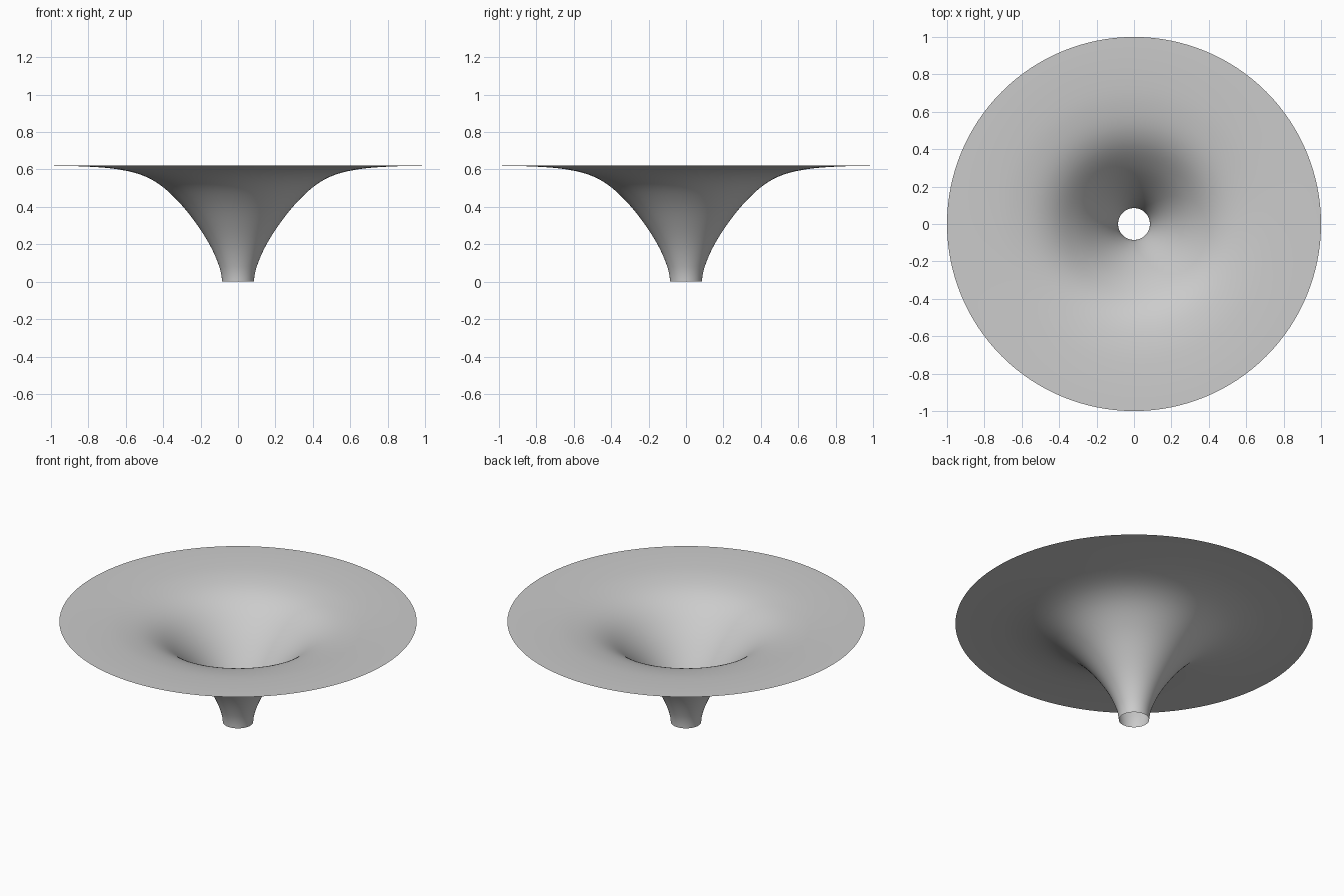
import bpy, bmesh, math
from mathutils import Vector
from mathutils.geometry import interpolate_bezier

cube = bpy.data.objects.get("Cube")
if cube:
    bpy.data.objects.remove(cube, do_unlink=True)

# Plain grey material
grey = bpy.data.materials.new("plain_grey")
grey.use_nodes = True
colour = (0.6, 0.6, 0.6, 1)
grey.diffuse_color = colour
grey.node_tree.nodes["Principled BSDF"].inputs["Base Color"].default_value = colour

# Flare profile as (radius, height), from the throat to the rim
points = [(0.085, 0), (0.1, 0.08), (0.15, 0.195), (0.23, 0.32), (0.32, 0.43),
          (0.42, 0.52), (0.52, 0.572), (0.65, 0.602), (0.8, 0.615), (1, 0.62)]
knots = [Vector((r, 0, z)) for r, z in points]
tangents = [(knots[min(i + 1, len(knots) - 1)] - knots[max(i - 1, 0)]).normalized()
            for i in range(len(knots))]
tangents[0] = Vector((0.05, 0, 1)).normalized()
tangents[-1] = Vector((1, 0, 0))
profile = [knots[0]]
for a, b, ta, tb in zip(knots, knots[1:], tangents, tangents[1:]):
    reach = (b - a).length / 3
    profile += interpolate_bezier(a, a + ta * reach, b - tb * reach, b, 7)[1:]

# Spin the profile into an open, single-walled horn
bm = bmesh.new()
verts = [bm.verts.new(p) for p in profile]
edges = [bm.edges.new(pair) for pair in zip(verts, verts[1:])]
bmesh.ops.spin(bm, geom=verts + edges, cent=(0, 0, 0), axis=(0, 0, 1),
               angle=math.tau, steps=128, use_merge=True)
bmesh.ops.remove_doubles(bm, verts=bm.verts, dist=0.0001)
bmesh.ops.recalc_face_normals(bm, faces=bm.faces)
# Face the surface upwards
if sum(f.normal.z for f in bm.faces) < 0:
    bmesh.ops.reverse_faces(bm, faces=bm.faces)
for face in bm.faces:
    face.smooth = True
mesh = bpy.data.meshes.new("flared_horn")
bm.to_mesh(mesh)
bm.free()
mesh.materials.append(grey)
horn = bpy.data.objects.new("flared_horn", mesh)
bpy.context.collection.objects.link(horn)
